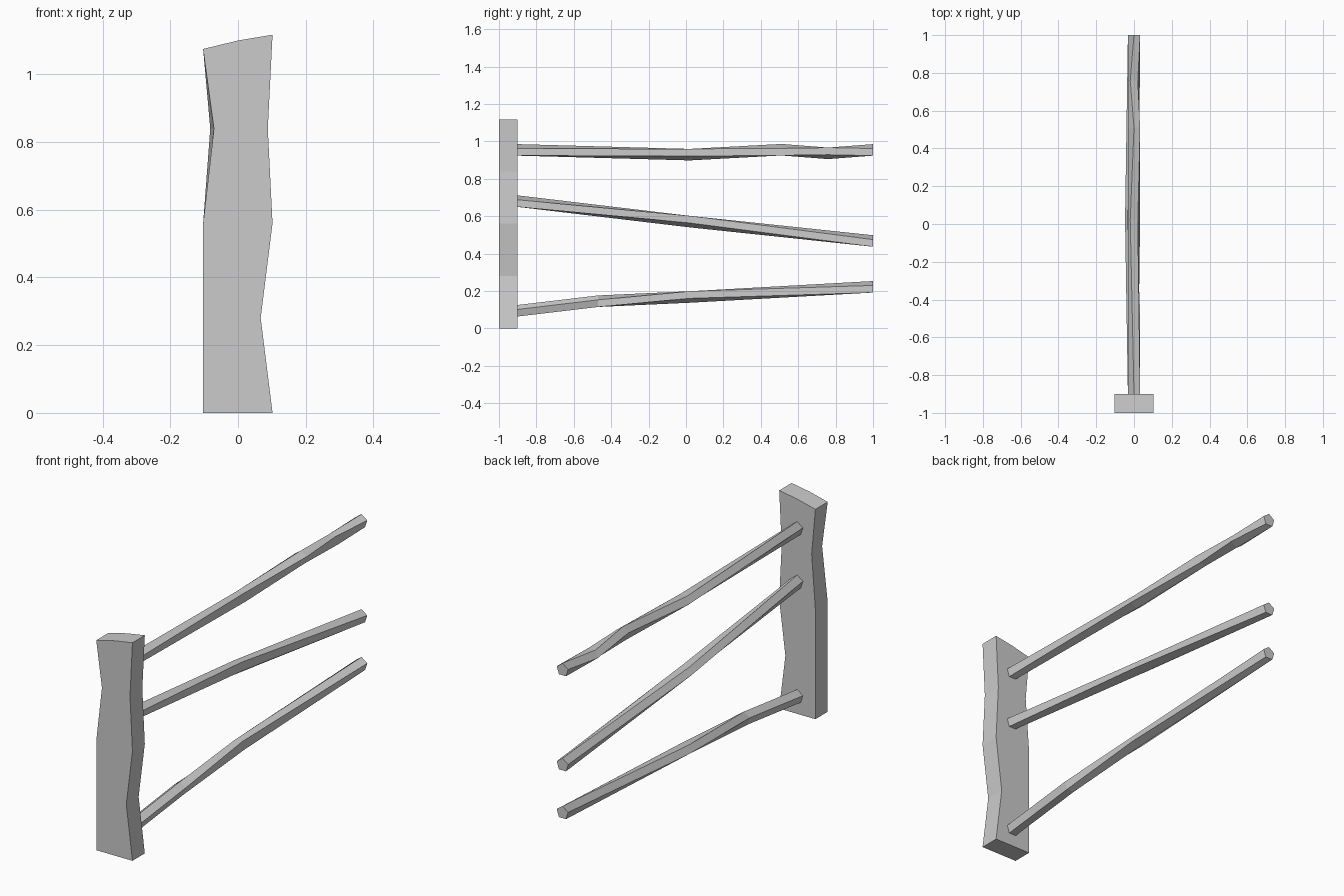
import bpy, bmesh, math

cube = bpy.data.objects.get("Cube")
if cube:
    bpy.data.objects.remove(cube)

grey = bpy.data.materials.new("plain grey")
grey.use_nodes = True
COLOR = (0.6, 0.6, 0.6, 1)
grey.diffuse_color = COLOR
grey.node_tree.nodes["Principled BSDF"].inputs["Base Color"].default_value = COLOR


def loft(name, rings):
    """Skin a list of equal closed rings and cap both ends."""
    bm = bmesh.new()
    loops = [[bm.verts.new(p) for p in ring] for ring in rings]
    for a, b in zip(loops, loops[1:]):
        n = len(a)
        for i in range(n):
            j = (i + 1) % n
            bm.faces.new((a[i], a[j], b[j], b[i]))
    bm.faces.new(loops[0])
    bm.faces.new(loops[-1])
    bmesh.ops.recalc_face_normals(bm, faces=bm.faces)
    mesh = bpy.data.meshes.new(name)
    bm.to_mesh(mesh)
    bm.free()
    mesh.materials.append(grey)
    obj = bpy.data.objects.new(name, mesh)
    bpy.context.collection.objects.link(obj)
    return obj


# Post: levels of (z right, z middle, z left, x right front, x right back, x left)
levels = [
    (0, 0, 0, -0.103, -0.103, 0.102),
    (0.28, 0.28, 0.28, -0.103, -0.103, 0.067),
    (0.56, 0.56, 0.56, -0.103, -0.103, 0.102),
    (0.84, 0.84, 0.84, -0.071, -0.082, 0.088),
    (1.075, 1.1, 1.117, -0.103, -0.103, 0.102),
]
FRONT, BACK = -1.0, -0.9
loft("fence_post", [
    [(xf, FRONT, zr), (0, FRONT, zm), (xl, FRONT, zl),
     (xl, BACK, zl), (0, BACK, zm), (xb, BACK, zr)]
    for zr, zm, zl, xf, xb, xl in levels])


# Rails: pentagonal bars through stations of (y, z centre, x centre, twist in degrees)
def rail(name, stations, radius=0.034):
    rings = []
    for y, z, x, twist in stations:
        angles = [math.radians(90 + twist + 72 * i) for i in range(5)]
        rings.append([(x + radius * math.cos(a), y, z + radius * math.sin(a))
                      for a in angles])
    return loft(name, rings)


rail("top_rail", [(-0.9, 0.951, 0, 0), (0.02, 0.932, 0, 36), (0.51, 0.952, 0, 0),
                  (0.76, 0.939, 0, 36), (1, 0.951, 0, 0)])
rail("middle_rail", [(-0.9, 0.677, 0, 0), (0.02, 0.574, -0.015, 36), (1, 0.464, 0, 0)])
rail("bottom_rail", [(-0.9, 0.091, 0, 0), (-0.47, 0.142, 0, 0),
                     (0.02, 0.171, -0.008, 36), (1, 0.219, 0, 0)])
